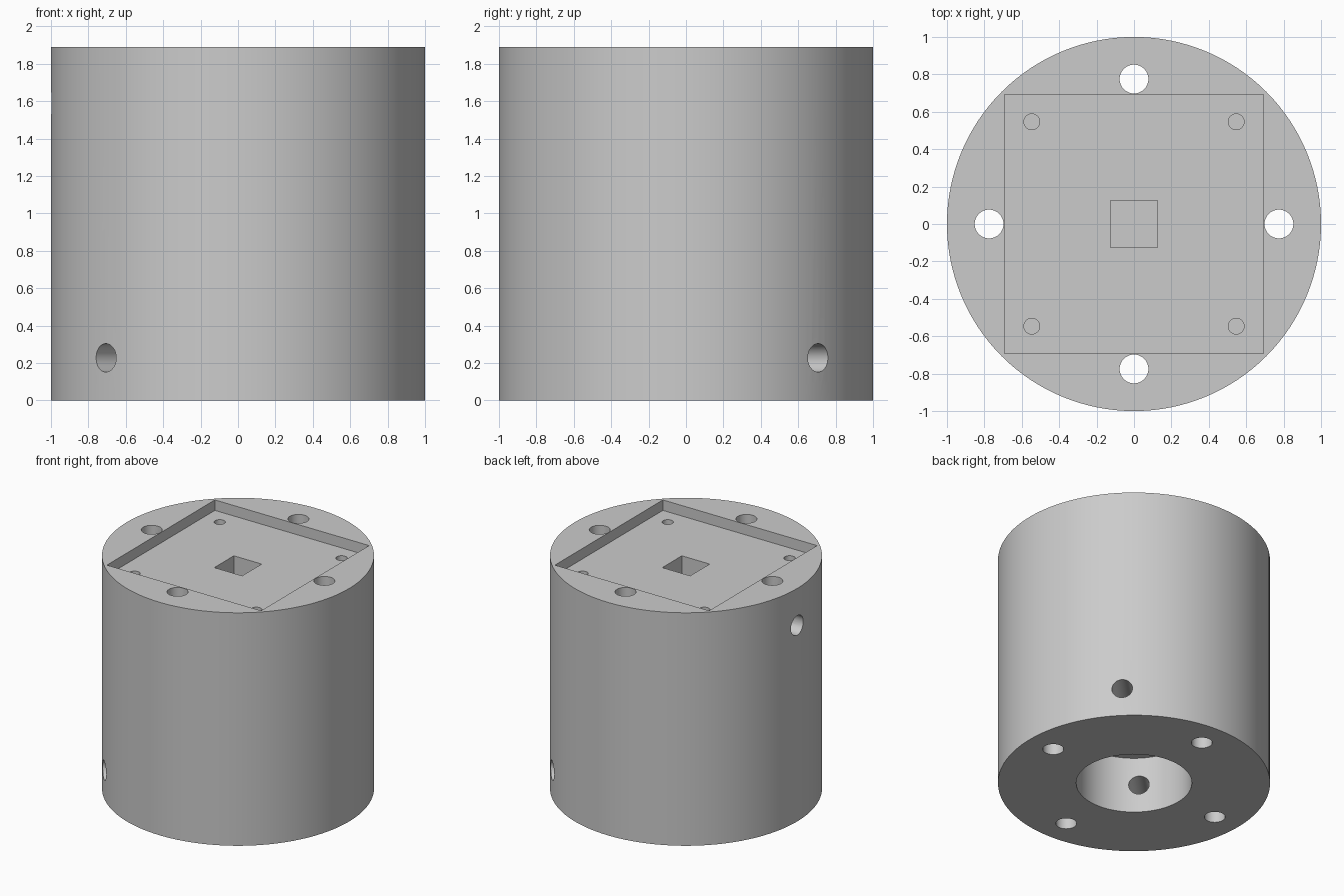
import bpy
from math import pi, sin, cos, radians

cube = bpy.data.objects.get("Cube")
if cube:
    bpy.data.objects.remove(cube, do_unlink=True)

HEIGHT = 1.89
FLOOR = HEIGHT - 0.085      # floor of the square recess
BORE_DEPTH = 0.456
CABLE_Z = 1.59

grey = bpy.data.materials.new("plain grey")
grey.use_nodes = True
grey.diffuse_color = (0.6, 0.6, 0.6, 1)
grey.node_tree.nodes["Principled BSDF"].inputs["Base Color"].default_value = (0.6, 0.6, 0.6, 1)


def cylinder(name, radius, start, length, rotation=(0, 0, 0), sides=48):
    """Cylinder centred on a point, its axis turned by rotation."""
    bpy.ops.mesh.primitive_cylinder_add(vertices=sides, radius=radius, depth=length,
                                        location=start, rotation=rotation)
    obj = bpy.context.object
    obj.name = name
    obj.data.materials.append(grey)
    return obj


def upright(name, radius, x, y, low, high, sides=48):
    return cylinder(name, radius, (x, y, (low + high) / 2), high - low, sides=sides)


def square(name, half, low, high):
    bpy.ops.mesh.primitive_cube_add(size=1, location=(0, 0, (low + high) / 2))
    obj = bpy.context.object
    obj.name = name
    obj.scale = (2 * half, 2 * half, high - low)
    bpy.ops.object.transform_apply(location=False, rotation=False, scale=True)
    obj.data.materials.append(grey)
    return obj


# Solid round body
body = upright("round_housing", 1, 0, 0, 0, HEIGHT, sides=128)

# Square recess, central square well and round bore underneath
cutters = [
    square("recess_cutter", 0.692, FLOOR, HEIGHT + 0.2),
    square("well_cutter", 0.125, CABLE_Z - 0.08, HEIGHT + 0.1),
    upright("bore_cutter", 0.425, 0, 0, -0.2, BORE_DEPTH, sides=96),
]

# Four through holes and four blind screw holes
for i in range(4):
    a = i * pi / 2
    cutters.append(upright("bolt_hole_cutter", 0.077, 0.775 * cos(a), 0.775 * sin(a),
                           -0.1, HEIGHT + 0.1))
    b = a + pi / 4
    cutters.append(upright("screw_hole_cutter", 0.042, 0.773 * cos(b), 0.773 * sin(b),
                           FLOOR - 0.25, FLOOR + 0.04, sides=32))

# Cross hole through the bore, and cable hole from the side to the well
cutters.append(cylinder("cross_hole_cutter", 0.076, (0, 0, BORE_DEPTH / 2), 2.4,
                        (0, pi / 2, radians(45))))
cutters.append(cylinder("cable_hole_cutter", 0.079, (-0.6, 0, CABLE_Z), 1.1, (0, pi / 2, 0)))

# Cut everything out of the body
bpy.ops.object.select_all(action="DESELECT")
bpy.context.view_layer.objects.active = body
body.select_set(True)
for cutter in cutters:
    cutter.hide_render = True
    mod = body.modifiers.new("cut", "BOOLEAN")
    mod.operation = "DIFFERENCE"
    mod.solver = "EXACT"
    mod.object = cutter
    bpy.ops.object.modifier_apply(modifier=mod.name)
for cutter in cutters:
    bpy.data.objects.remove(cutter, do_unlink=True)

bpy.ops.object.shade_smooth_by_angle(angle=radians(30))
